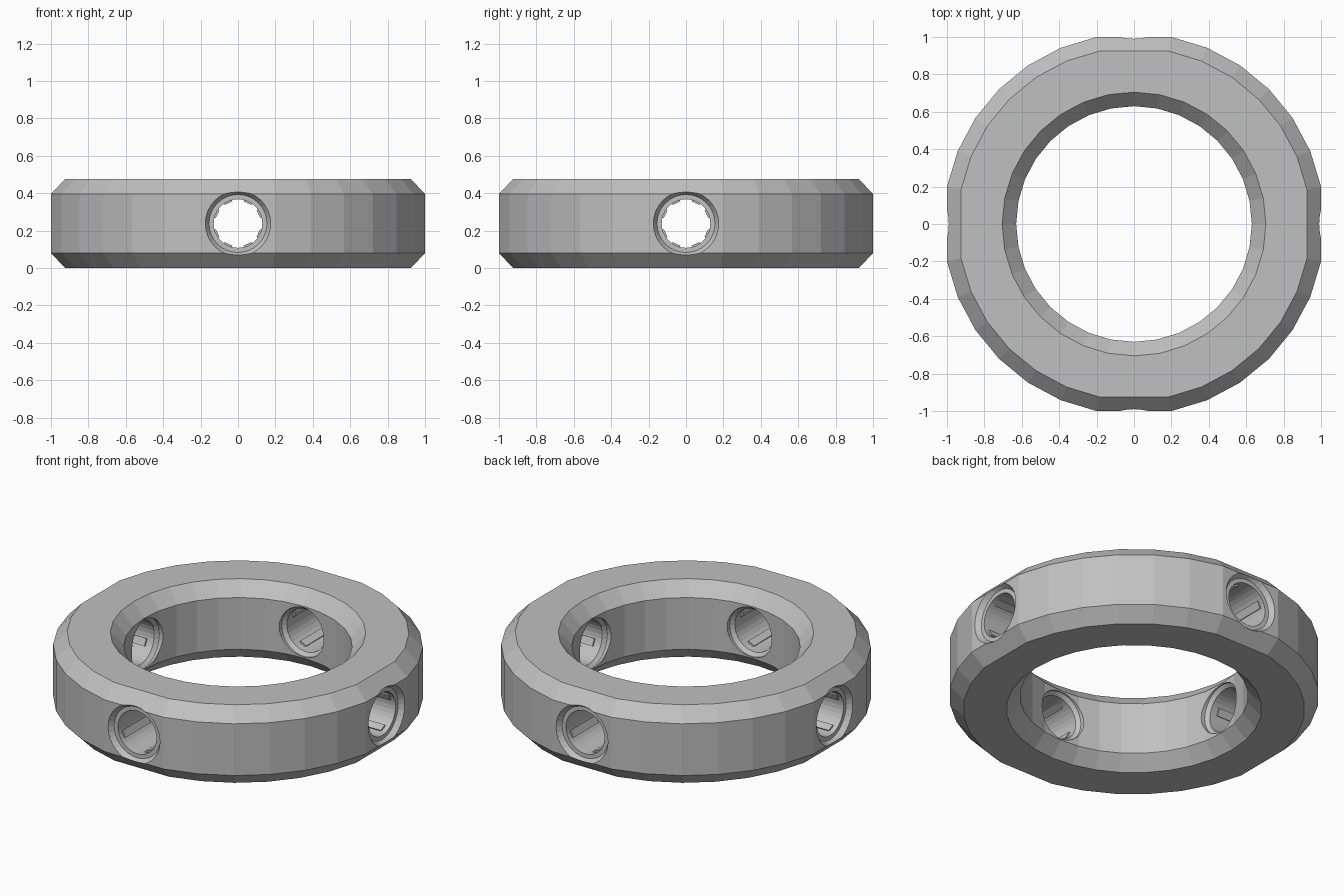
import bpy, bmesh, math
from mathutils import Matrix, Vector

cube = bpy.data.objects.get("Cube")
if cube:
    bpy.data.objects.remove(cube, do_unlink=True)

SIDES = 32
HEIGHT, CHAMFER = 0.475, 0.08
MID = HEIGHT / 2

steel = bpy.data.materials.new("steel_grey")
steel.use_nodes = True
colour = (0.53, 0.53, 0.53, 1)
steel.diffuse_color = colour
steel.node_tree.nodes["Principled BSDF"].inputs["Base Color"].default_value = colour


def make_object(name, bm):
    bmesh.ops.recalc_face_normals(bm, faces=bm.faces[:])
    mesh = bpy.data.meshes.new(name)
    bm.to_mesh(mesh)
    bm.free()
    mesh.materials.append(steel)
    obj = bpy.data.objects.new(name, mesh)
    bpy.context.collection.objects.link(obj)
    return obj


def bridge(bm, lower, upper):
    n = len(lower)
    for i in range(n):
        j = (i + 1) % n
        bm.faces.new((lower[i], lower[j], upper[j], upper[i]))


# Chamfered ring, its outside flattened at the four holes
bm = bmesh.new()
profile = [(0.63, CHAMFER), (0.705, 0), (0.943, 0), (1.02, CHAMFER),
           (1.02, HEIGHT - CHAMFER), (0.943, HEIGHT), (0.705, HEIGHT),
           (0.63, HEIGHT - CHAMFER)]
loops = []
for radius, z in profile:
    loop = []
    for i in range(SIDES):
        a = math.tau * i / SIDES
        flat = radius > 0.8 and i % (SIDES // 4) == 0
        r = radius * math.cos(math.tau / SIDES) if flat else radius
        loop.append(bm.verts.new((r * math.cos(a), r * math.sin(a), z)))
    loops.append(loop)
for k, loop in enumerate(loops):
    bridge(bm, loop, loops[(k + 1) % len(loops)])
ring = make_object("ring", bm)

# Stepped cutters for the radial holes: (distance from centre, radius)
bm = bmesh.new()
steps = [(0.5, 0.15), (0.635, 0.15), (0.655, 0.13), (0.97, 0.13),
         (0.97, 0.155), (1.0, 0.175), (1.1, 0.175)]
for q in range(4):
    turn = Matrix.Rotation(q * math.pi / 2, 3, 'Z')
    loops = []
    for d, r in steps:
        loops.append([bm.verts.new(turn @ Vector((d,
                      r * math.cos(math.tau * i / SIDES),
                      MID + r * math.sin(math.tau * i / SIDES))))
                      for i in range(SIDES)])
    for lower, upper in zip(loops, loops[1:]):
        bridge(bm, lower, upper)
    bm.faces.new(loops[0])
    bm.faces.new(loops[-1])
cutter = make_object("hole_cutter", bm)
cutter.hide_render = True

cut = ring.modifiers.new("radial_holes", 'BOOLEAN')
cut.operation = 'DIFFERENCE'
cut.solver = 'EXACT'
cut.object = cutter
bpy.context.view_layer.objects.active = ring
bpy.ops.object.modifier_apply(modifier=cut.name)
bpy.data.objects.remove(cutter, do_unlink=True)

# Four narrow ridges along the wall of each hole
for q in range(4):
    bm = bmesh.new()
    for k in range(4):
        place = (Matrix.Rotation(q * math.pi / 2, 4, 'Z')
                 @ Matrix.Translation((0.82, 0, MID))
                 @ Matrix.Rotation(math.radians(25 + 90 * k), 4, 'X')
                 @ Matrix.Translation((0, 0.135, 0))
                 @ Matrix.Diagonal((0.24, 0.03, 0.045, 1)))
        bmesh.ops.create_cube(bm, size=1, matrix=place)
    make_object("hole_ridges_" + str(q + 1), bm)
